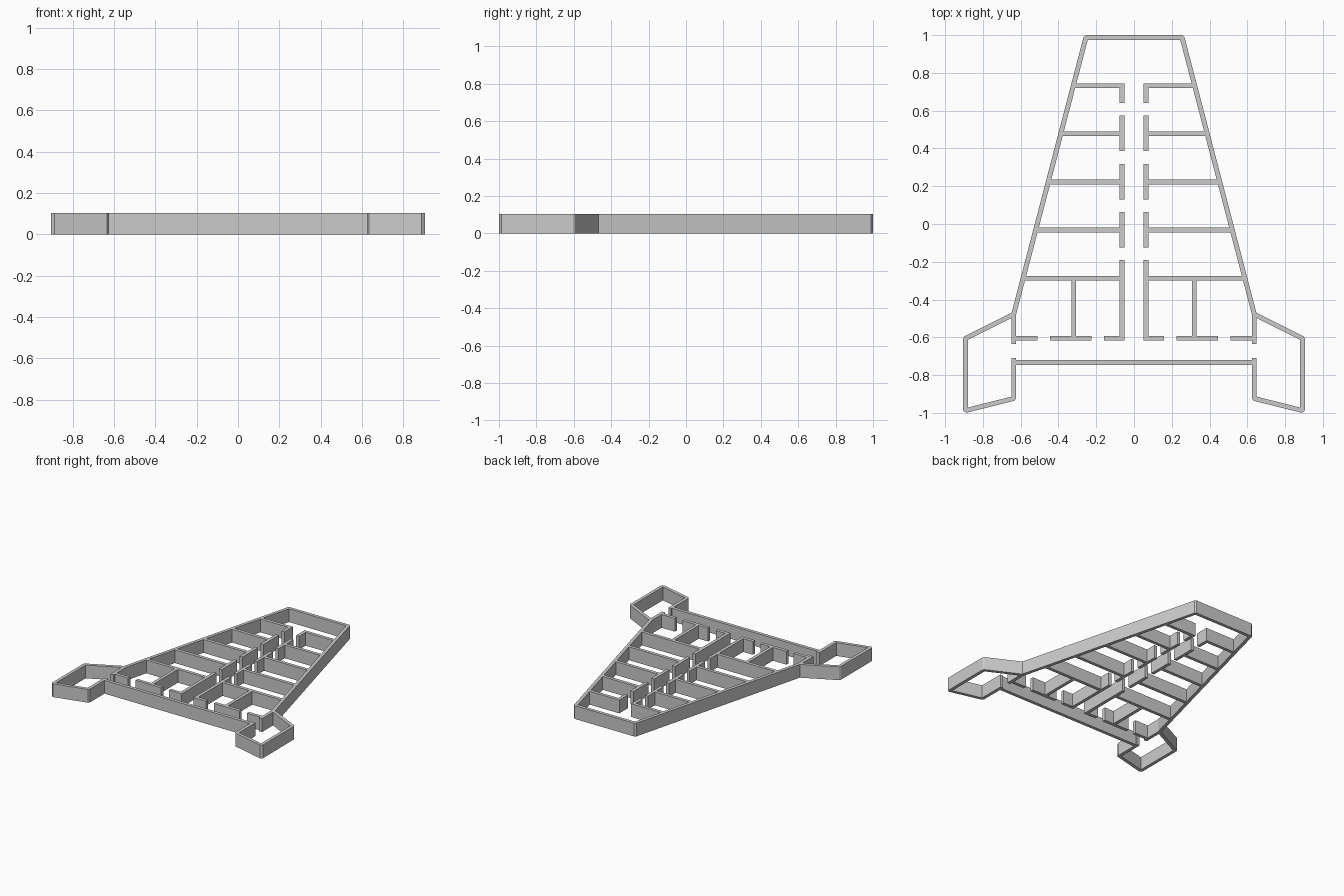
import bpy, bmesh
from mathutils import Vector

if "Cube" in bpy.data.objects:
    bpy.data.objects.remove(bpy.data.objects["Cube"])

U = 0.0637            # plan module
H = 0.103             # wall height
T = 0.2               # half wall thickness, in modules
Y0 = 15.497           # plan row 0 sits this many modules above the origin


def extrude_outlines(name, outlines, mirror=False):
    """Raise closed plan outlines (in modules) into walls."""
    bm = bmesh.new()
    for pts in outlines:
        base = bm.faces.new([bm.verts.new((x * U, y * U, 0)) for x, y in pts])
        top = bmesh.ops.extrude_face_region(bm, geom=[base], use_keep_orig=True)
        verts = [g for g in top["geom"] if isinstance(g, bmesh.types.BMVert)]
        bmesh.ops.translate(bm, verts=verts, vec=(0, 0, H))
    bmesh.ops.recalc_face_normals(bm, faces=bm.faces)
    me = bpy.data.meshes.new(name)
    bm.to_mesh(me)
    bm.free()
    ob = bpy.data.objects.new(name, me)
    bpy.context.collection.objects.link(ob)
    if mirror:
        mod = ob.modifiers.new("Mirror", "MIRROR")
        mod.use_axis[0] = True
        mod.use_mirror_merge = False
    return ob


def rect(x0, x1, k0, k1):
    return [(x0, Y0 - k0), (x1, Y0 - k0), (x1, Y0 - k1), (x0, Y0 - k1)]


def across(k, x0, x1):
    return rect(x0, x1, k - T, k + T)


def along(x, k0, k1):
    return rect(x - T, x + T, k0, k1)


def path_outline(path):
    """Thicken an open path: sharp inside corners, chamfered outside corners."""
    p = [Vector((x, Y0 - k)) for x, k in path]
    dirs = [(b - a).normalized() for a, b in zip(p, p[1:])]
    nrm = [Vector((-d.y, d.x)) * T for d in dirs]
    sides = []
    for s in (1, -1):
        line = [p[0] + s * nrm[0]]
        for i in range(1, len(p) - 1):
            a, b = nrm[i - 1], nrm[i]
            turn = dirs[i - 1].cross(dirs[i])
            if turn * s > 0:
                m = a + b
                line.append(p[i] + s * m * (2 * T * T / m.length_squared))
            else:
                line += [p[i] + s * a, p[i] + s * b]
        line.append(p[-1] + s * nrm[-1])
        sides.append(line)
    return [tuple(v) for v in sides[0] + sides[1][::-1]]


def slant(k):
    return 4 + 6 * k / 23


# Outer shell with both side pods
half = [(4, 0), (10, 23), (14, 25), (14, 31), (10, 30), (10, 26.65)]
full = [(-x, k) for x, k in reversed(half)] + half
extrude_outlines("outer_wall", [path_outline(full)])

# Rear wall between the pods
extrude_outlines("rear_wall", [across(27, -9.8, 9.8)])

# Pod doorway stubs
extrude_outlines("pod_door_wall", [along(10, 23, 25.45)], True)

# Central corridor walls with door gaps
gaps = [(3.8, 5.45), (6.5, 9.45), (10.5, 13.45), (14.5, 17.45), (18.5, 25.2)]
extrude_outlines("corridor_wall", [along(1, a, b) for a, b in gaps], True)

# Room dividers reaching the slanted shell
extrude_outlines("room_divider",
                 [across(k, 1.2, slant(k)) for k in range(4, 21, 4)], True)

# Rear rooms: partition and doorway wall
extrude_outlines("rear_partition", [along(5, 20.2, 24.8)], True)
extrude_outlines("rear_room_wall",
                 [across(25, a, b) for a, b in ((1.2, 2.5), (3.55, 7), (8, 9.8))], True)
